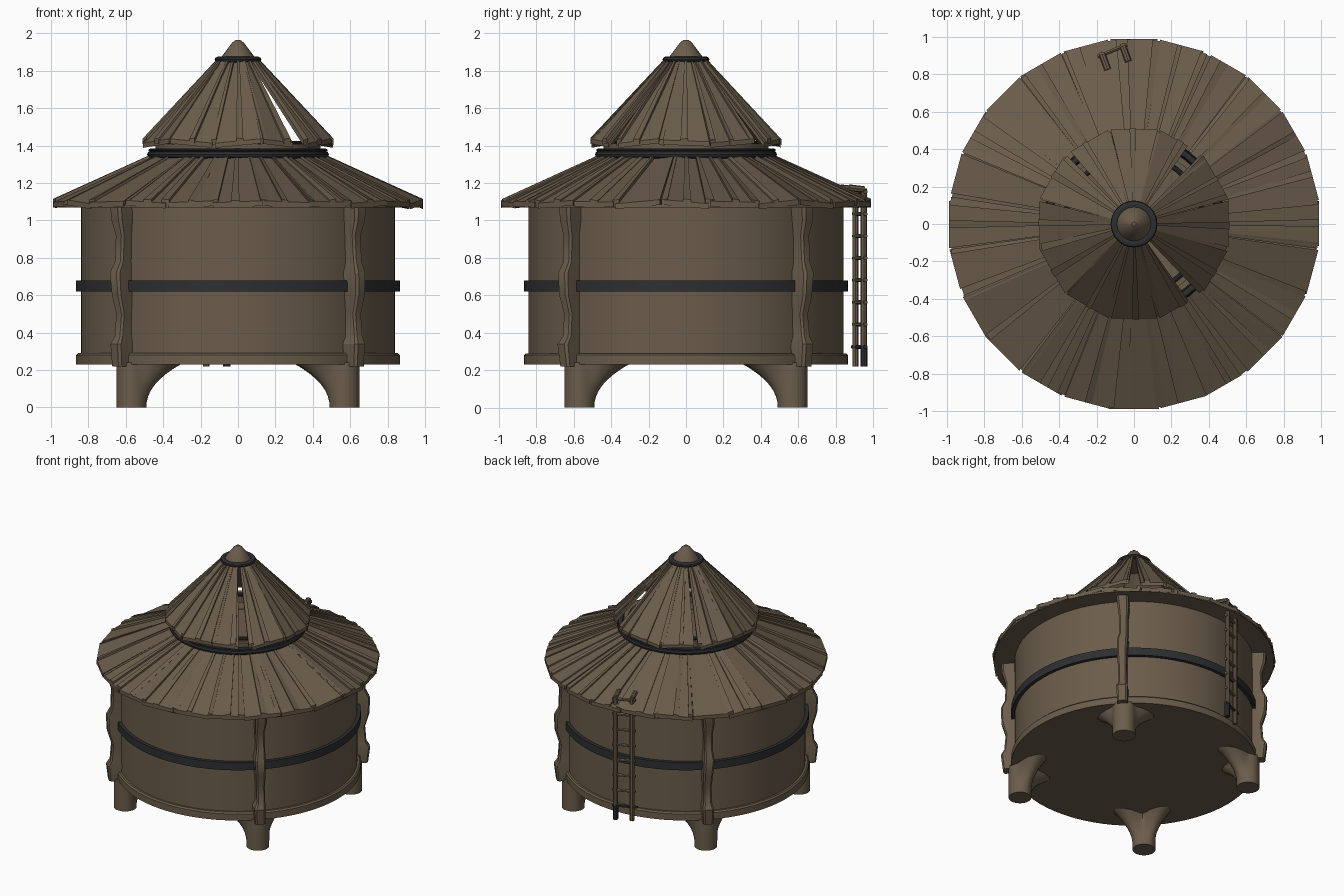
import bpy, bmesh, math, random
from mathutils import Vector, Matrix

if "Cube" in bpy.data.objects:
    bpy.data.objects.remove(bpy.data.objects["Cube"])

random.seed(4)


def material(name, rgb):
    m = bpy.data.materials.new(name)
    m.diffuse_color = (*rgb, 1)
    m.use_nodes = True
    m.node_tree.nodes["Principled BSDF"].inputs["Base Color"].default_value = m.diffuse_color
    return m


WOOD = material("weathered_wood", (0.145, 0.108, 0.07))
IRON = material("dark_iron", (0.027, 0.028, 0.031))


def finish(bm, name, mat, angle=35):
    bmesh.ops.remove_doubles(bm, verts=bm.verts, dist=1e-5)
    bmesh.ops.recalc_face_normals(bm, faces=bm.faces)
    me = bpy.data.meshes.new(name)
    bm.to_mesh(me)
    bm.free()
    me.materials.append(mat)
    ob = bpy.data.objects.new(name, me)
    bpy.context.collection.objects.link(ob)
    if angle:
        bpy.ops.object.select_all(action='DESELECT')
        ob.select_set(True)
        bpy.context.view_layer.objects.active = ob
        bpy.ops.object.shade_smooth_by_angle(angle=math.radians(angle))
    return ob


def loft(bm, rings, closed=False, caps=True):
    """Skin a list of equal-length point loops."""
    vs = [[bm.verts.new(p) for p in r] for r in rings]
    n = len(vs[0])
    for i in range(len(vs) - (0 if closed else 1)):
        a, b = vs[i], vs[(i + 1) % len(vs)]
        for j in range(n):
            k = (j + 1) % n
            bm.faces.new((a[j], a[k], b[k], b[j]))
    if caps and not closed:
        bm.faces.new(vs[0])
        bm.faces.new(vs[-1])


def lathe(name, profile, mat, seg=64, closed=False):
    bm = bmesh.new()
    rings = [[(r * math.cos(t * math.tau / seg), r * math.sin(t * math.tau / seg), z)
              for t in range(seg)] for r, z in profile]
    loft(bm, rings, closed)
    return finish(bm, name, mat)


def ring(name, r, z, tube, mat, height=None):
    h = height or tube
    lathe(name, [(r + tube * math.cos(k * math.tau / 10), z + h * math.sin(k * math.tau / 10))
                 for k in range(10)], mat, 48, True)


def rod(bm, a, b, r, n=8):
    a, b = Vector(a), Vector(b)
    d = b - a
    rot = d.to_track_quat('Z', 'Y').to_matrix().to_4x4()
    bmesh.ops.create_cone(bm, cap_ends=True, segments=n, radius1=r, radius2=r, depth=d.length,
                          matrix=Matrix.Translation((a + b) / 2) @ rot)


# Tub, bottom rim and iron hoop
lathe("tub", [(0.84, 0.23), (0.84, 1.08)], WOOD, 72)
lathe("bottom_rim", [(0.80, 0.23), (0.865, 0.23), (0.865, 0.28), (0.855, 0.29), (0.80, 0.29)],
      WOOD, 72, True)
lathe("iron_hoop", [(0.82, 0.62), (0.865, 0.62), (0.865, 0.68), (0.82, 0.68)], IRON, 72, True)

# Flared feet, with two arched flanges reaching along x and y
bm = bmesh.new()
for sx in (-1, 1):
    for sy in (-1, 1):
        rings = []
        for i in range(9):
            t = i / 8
            loop = []
            for j in range(32):
                a = j * math.tau / 32
                dx, dy = math.cos(a), math.sin(a)
                lobe = max(0, -dx) ** 7 + max(0, -dy) ** 7
                r = 0.08 + 0.2 * t ** 2.2 * lobe
                loop.append((sx * (0.57 + r * dx), sy * (0.57 + r * dy), 0.24 * t))
            rings.append(loop)
        loft(bm, rings)
finish(bm, "feet", WOOD, 50)

# Gnarled upright posts on the diagonals: (height, outer radius, half width)
POST = [(0.22, 0.925, 0.036), (0.34, 0.94, 0.04), (0.38, 0.915, 0.03), (0.50, 0.905, 0.03),
        (0.60, 0.935, 0.034), (0.72, 0.94, 0.038), (0.78, 0.91, 0.03), (0.92, 0.905, 0.032),
        (1.0, 0.93, 0.04), (1.08, 0.935, 0.042)]
bm = bmesh.new()
for q in range(4):
    rot = Matrix.Rotation(math.radians(45 + 90 * q), 3, 'Z')
    rings = []
    for z, r, w in POST:
        s = random.uniform(-0.006, 0.006)
        c = w * 0.35
        pts = [(0.83, -w), (r - c, -w), (r, -w + c), (r, w - c), (r - c, w), (0.83, w)]
        rings.append([rot @ Vector((x, y + s, z)) for x, y in pts])
    loft(bm, rings)
finish(bm, "posts", WOOD, 30)


def plank(bm, ang, inner, outer, w_in, w_out, thick, left=1, right=1, roll=0.0, lift=0.0):
    """Tapered board lying on a cone from (radius, z) inner to outer."""
    rot = Matrix.Rotation(math.radians(ang), 3, 'Z')
    rings = []
    for (r, z), w in ((inner, w_in), (outer, w_out)):
        z += lift
        pts = [(-w * right, z - roll), (w * left, z + roll),
               (w * left, z + roll - thick), (-w * right, z - roll - thick)]
        rings.append([rot @ Vector((r, y, h)) for y, h in pts])
    loft(bm, rings)


# Lower roof: wide boards, thin battens and a flat underside
bm = bmesh.new()
for i in range(24):
    a = 90 + 15 * i
    l, r = random.uniform(0.9, 1.03), random.uniform(0.9, 1.03)
    if a % 360 in (60, 300, 165, 195):
        l = 0.72
    plank(bm, a, (0.45, 1.345), (0.988, 1.10), 0.06, 0.131, 0.028, l, r,
          random.uniform(-0.012, 0.012))
finish(bm, "lower_roof_boards", WOOD, 0)

bm = bmesh.new()
for i in range(48):
    a = 97.5 + 7.5 * i + random.uniform(-1.2, 1.2)
    if i % 2 and random.random() < 0.35:
        continue
    plank(bm, a, (0.45, 1.352), (0.988, 1.108), 0.008, random.uniform(0.012, 0.026), 0.03,
          roll=random.uniform(-0.005, 0.005), lift=random.uniform(-0.002, 0.006))
finish(bm, "lower_roof_battens", WOOD, 0)
lathe("eave_underside", [(0.83, 1.07), (0.985, 1.07), (0.985, 1.085), (0.83, 1.085)],
      WOOD, 48, True)
lathe("ceiling", [(0.84, 1.075), (0.84, 1.082)], WOOD, 48)

# Collar between the roofs
ring("collar_band", 0.462, 1.352, 0.024, IRON, 0.022)
ring("collar_upper_band", 0.462, 1.376, 0.018, IRON, 0.009)
lathe("collar_wall", [(0.41, 1.33), (0.44, 1.33), (0.44, 1.41), (0.41, 1.41)], WOOD, 24, True)
ring("inner_hoop", 0.37, 1.412, 0.014, IRON)

# Upper roof: wide boards with open slits, and thin battens
bm = bmesh.new()
for i in range(12):
    a = 30 * i
    l, r = random.uniform(0.88, 1.03), random.uniform(0.88, 1.03)
    if a == 300:
        l = 0.35
    if a == 60:
        r = 0.3
    if a == 120:
        l = 0.75
    plank(bm, a, (0.10, 1.86), (0.505, 1.425), 0.027, 0.135, 0.025, l, r,
          random.uniform(-0.014, 0.014))
finish(bm, "upper_roof_boards", WOOD, 0)

bm = bmesh.new()
for i in range(24):
    a = 15 * i + random.uniform(-1.5, 1.5)
    plank(bm, a, (0.105, 1.868), (0.51, 1.435), 0.006, random.uniform(0.012, 0.022), 0.03,
          roll=random.uniform(-0.005, 0.005), lift=random.uniform(-0.004, 0.005))
finish(bm, "upper_roof_battens", WOOD, 0)

# Finial
ring("finial_ring", 0.103, 1.86, 0.022, IRON, 0.016)
lathe("finial", [(0.10, 1.84), (0.092, 1.87), (0.03, 1.952), (0.012, 1.965)], WOOD, 24)

# Ladder hooked over the back eave
L, R = Vector((-0.17, 0.905, 0)), Vector((-0.06, 0.95, 0))
inward = Vector((0.03, -0.08, 0))
up = Vector((0, 0, 1))
bm = bmesh.new()
for p in (L, R):
    rod(bm, p + up * 0.22, p + up * 1.17, 0.017)
    rod(bm, p + up * 1.165, p + inward + up * 1.175, 0.018)
side = (R - L).normalized() * 0.025
for k in range(7):
    z = up * (0.445 + 0.118 * k)
    rod(bm, L - side + z, R + side + z, 0.011, 6)
finish(bm, "ladder", WOOD, 40)

bm = bmesh.new()
rod(bm, L - side * 1.6 + up * 0.325, R + side + up * 0.325, 0.011, 6)
rod(bm, R + up * 0.219, R + up * 0.33, 0.019)
finish(bm, "ladder_iron_shoe", IRON, 40)
